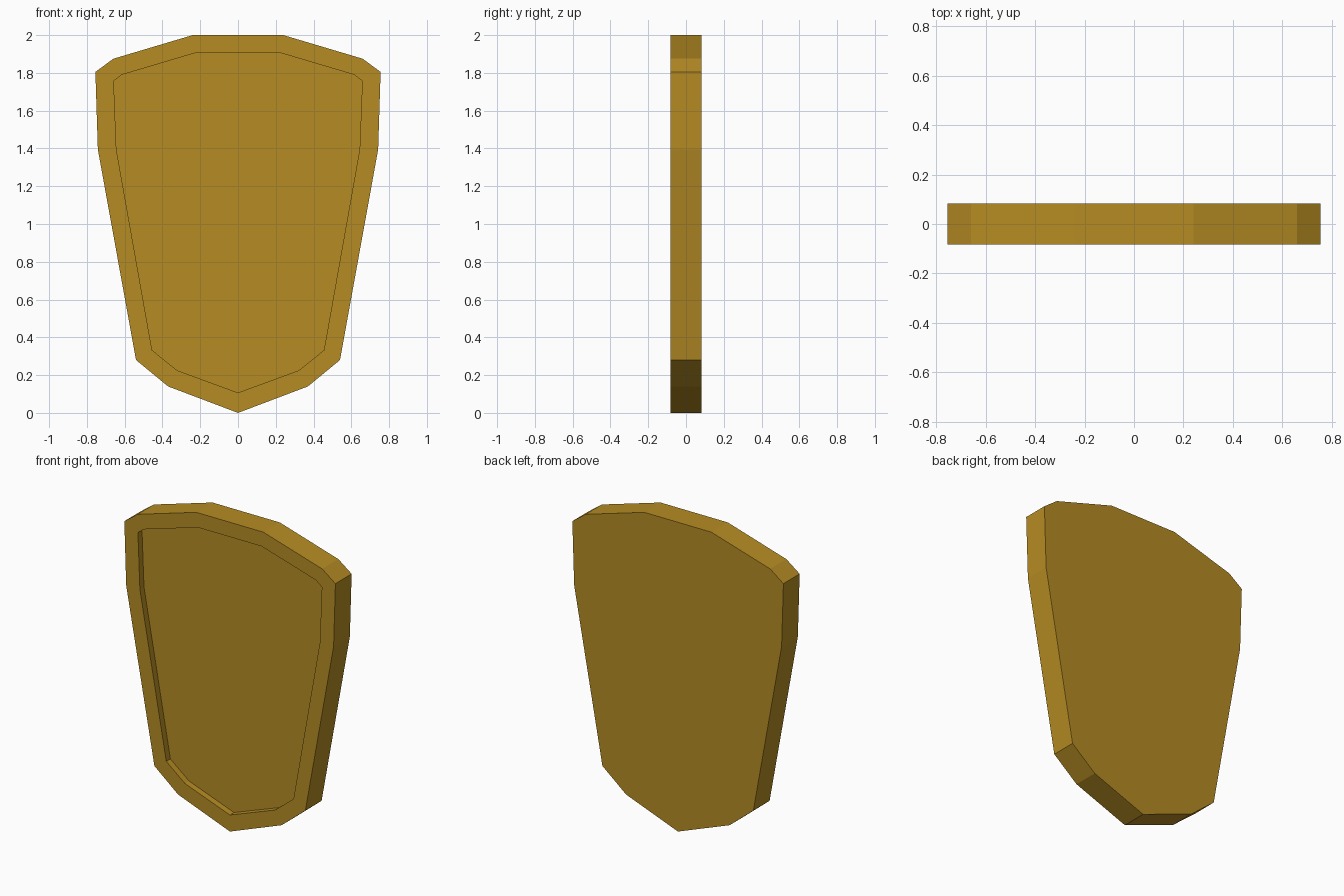
import bpy, bmesh

default = bpy.data.objects.get("Cube")
if default:
    bpy.data.objects.remove(default, do_unlink=True)

# Single flat colour
gold = bpy.data.materials.new("dull_gold")
gold.use_nodes = True
color = (0.465, 0.262, 0.017, 1)
gold.diffuse_color = color
gold.node_tree.nodes["Principled BSDF"].inputs["Base Color"].default_value = color

# Right halves of the outer edge and the inner edge of the rim, top to tip
OUTER = [(0.24, 2), (0.66, 1.875), (0.755, 1.805), (0.742, 1.395),
         (0.54, 0.28), (0.37, 0.14), (0, 0)]
INNER = [(0.228, 1.905), (0.615, 1.79), (0.658, 1.757), (0.644, 1.395),
         (0.455, 0.332), (0.322, 0.225), (0, 0.107)]
HALF = 0.083
DEPTH = 0.042


def ring(bm, half, y):
    """Mirror a half outline into a closed loop of vertices at depth y."""
    loop = half + [(-x, z) for x, z in reversed(half[:-1])]
    return [bm.verts.new((x, y, z)) for x, z in loop]


def bridge(bm, a, b):
    for i in range(len(a)):
        j = (i + 1) % len(a)
        bm.faces.new((a[i], a[j], b[j], b[i]))


# Shield: flat back, side wall, raised rim, recess wall, recessed panel
bm = bmesh.new()
loops = [ring(bm, OUTER, HALF), ring(bm, OUTER, -HALF),
         ring(bm, INNER, -HALF), ring(bm, INNER, -HALF + DEPTH)]
for a, b in zip(loops, loops[1:]):
    bridge(bm, a, b)
bm.faces.new(loops[0])
bm.faces.new(loops[-1])
bmesh.ops.recalc_face_normals(bm, faces=bm.faces)

mesh = bpy.data.meshes.new("shield")
bm.to_mesh(mesh)
bm.free()
mesh.materials.append(gold)
shield = bpy.data.objects.new("shield", mesh)
bpy.context.collection.objects.link(shield)
